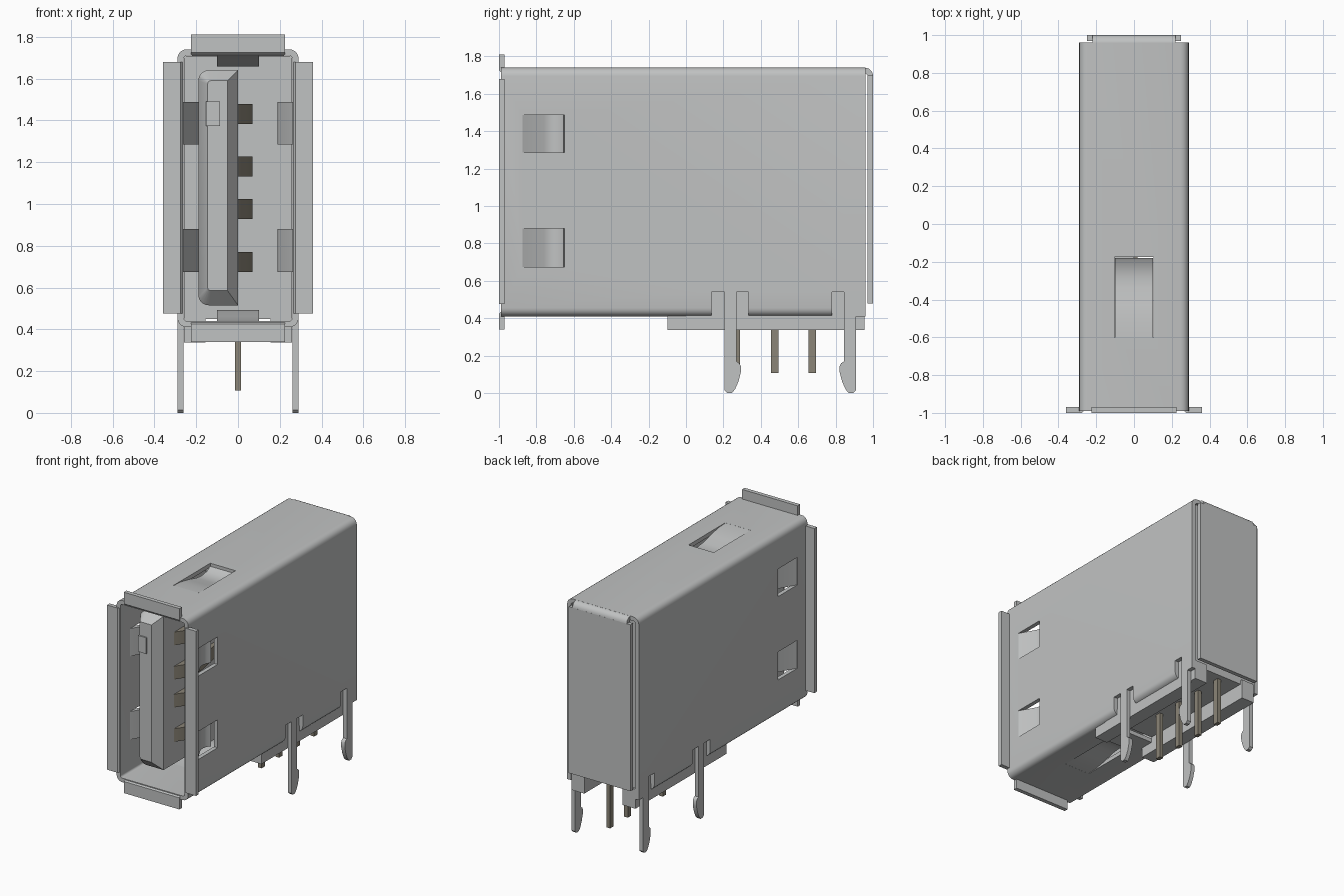
import bpy, bmesh, math
from mathutils import Vector

if "Cube" in bpy.data.objects:
    bpy.data.objects.remove(bpy.data.objects["Cube"], do_unlink=True)


def material(name, rgb):
    m = bpy.data.materials.new(name)
    m.use_nodes = True
    m.diffuse_color = (*rgb, 1)
    m.node_tree.nodes["Principled BSDF"].inputs["Base Color"].default_value = (*rgb, 1)
    return m


STEEL = material("light grey", (0.53, 0.54, 0.54))
BRASS = material("dull brass", (0.26, 0.235, 0.185))


def finish(name, bm, mat, smooth=True):
    bmesh.ops.recalc_face_normals(bm, faces=bm.faces)
    me = bpy.data.meshes.new(name)
    bm.to_mesh(me)
    bm.free()
    ob = bpy.data.objects.new(name, me)
    bpy.context.collection.objects.link(ob)
    me.materials.append(mat)
    if smooth:
        soften(ob)
    return ob


def soften(ob):
    bpy.ops.object.select_all(action='DESELECT')
    ob.select_set(True)
    bpy.context.view_layer.objects.active = ob
    bpy.ops.object.shade_smooth_by_angle(angle=math.radians(35))


def add_loft(bm, loops):
    """Skin a solid through loops with equal point counts."""
    rings = [[bm.verts.new(p) for p in loop] for loop in loops]
    n = len(rings[0])
    for a, b in zip(rings, rings[1:]):
        for i in range(n):
            j = (i + 1) % n
            bm.faces.new((a[i], a[j], b[j], b[i]))
    bm.faces.new(rings[0])
    bm.faces.new(rings[-1])


def place(axis, p, t):
    u, v = p
    return {'x': (t, u, v), 'y': (u, t, v), 'z': (u, v, t)}[axis]


def prism(name, pts, axis, lo, hi, mat=STEEL):
    bm = bmesh.new()
    add_loft(bm, [[place(axis, p, t) for p in pts] for t in (lo, hi)])
    return finish(name, bm, mat)


def add_box(bm, x0, x1, y0, y1, z0, z1):
    add_loft(bm, [[(x0, y0, z), (x1, y0, z), (x1, y1, z), (x0, y1, z)] for z in (z0, z1)])


def box(name, *b, mat=STEEL):
    bm = bmesh.new()
    add_box(bm, *b)
    return finish(name, bm, mat, False)


def rounded(x0, x1, z0, z1, r, n=5):
    pts = []
    for k, (cx, cz) in enumerate([(x1 - r, z1 - r), (x0 + r, z1 - r),
                                  (x0 + r, z0 + r), (x1 - r, z0 + r)]):
        for i in range(n + 1):
            a = math.pi / 2 * (k + i / n)
            pts.append((cx + r * math.cos(a), cz + r * math.sin(a)))
    return pts


SIDE_Z = [(0.675, 0.88), (1.285, 1.487)]

# Shell: rounded rectangular tube
bm = bmesh.new()
outer = rounded(-0.29, 0.29, 0.41, 1.74, 0.045)
inner = rounded(-0.26, 0.26, 0.44, 1.71, 0.015)
rings = [[bm.verts.new((x, y, z)) for x, z in prof]
         for prof, y in ((outer, -0.99), (outer, 0.96), (inner, 0.96), (inner, -0.99))]
for a, b in zip(rings, rings[1:] + rings[:1]):
    for i in range(len(a)):
        j = (i + 1) % len(a)
        bm.faces.new((a[i], a[j], b[j], b[i]))
shell = finish("shell", bm, STEEL, False)

# Cut spring windows, the open rear underside and the leg slots
bm = bmesh.new()
for z0, z1 in SIDE_Z:
    for x0, x1 in ((0.2, 0.35), (-0.35, -0.2)):
        add_box(bm, x0, x1, -0.875, -0.65, z0, z1)
add_box(bm, -0.102, 0.102, -0.6, -0.175, 1.65, 1.8)
add_box(bm, -0.102, 0.102, -0.6, -0.175, 0.35, 0.5)
for x0, x1 in ((0.2, 0.35), (-0.35, -0.2)):
    add_box(bm, x0, x1, 0.135, 0.335, 0.3, 0.54)
    add_box(bm, x0, x1, 0.78, 1.1, 0.3, 0.54)
windows = finish("window_cutter", bm, STEEL, False)
underside = box("underside_cutter", -0.262, 0.262, 0.0, 1.1, 0.3, 0.455)
for cutter in (windows, underside):
    cutter.hide_render = True
    mod = shell.modifiers.new("cut", 'BOOLEAN')
    mod.operation = 'DIFFERENCE'
    mod.solver = 'EXACT'
    mod.object = cutter
    bpy.context.view_layer.objects.active = shell
    bpy.ops.object.modifier_apply(modifier=mod.name)
    bpy.data.objects.remove(cutter, do_unlink=True)
soften(shell)

# Front flanges with a small bend into the shell
for s, side in ((1, "left"), (-1, "right")):
    prism(f"{side}_flange", [(s * x, y) for x, y in
          [(0.26, -0.96), (0.262, -0.985), (0.275, -1), (0.36, -1), (0.36, -0.97), (0.29, -0.97), (0.29, -0.96)]],
          'z', 0.475, 1.68)
for name, f in (("top", lambda z: z), ("bottom", lambda z: 2.15 - z)):
    prism(f"{name}_flange", [(y, f(z)) for y, z in
          [(-0.96, 1.71), (-0.985, 1.712), (-1, 1.725), (-1, 1.81), (-0.97, 1.81), (-0.97, 1.74), (-0.96, 1.74)]],
          'x', -0.225, 0.225)
    # Long centre springs
    prism(f"{name}_spring", [(y, f(z)) for y, z in
          [(-0.61, 1.74), (-0.52, 1.735), (-0.43, 1.718), (-0.34, 1.695), (-0.28, 1.688), (-0.22, 1.697),
           (-0.18, 1.72), (-0.18, 1.69), (-0.22, 1.667), (-0.28, 1.658), (-0.34, 1.665),
           (-0.43, 1.688), (-0.52, 1.705), (-0.61, 1.71)]],
          'x', -0.1, 0.1)

# Side springs, legs and base rails, on both sides
LEG = [(0.205, 0.54), (0.205, 0.015), (0.22, 0), (0.245, 0), (0.262, 0.02), (0.28, 0.06),
       (0.293, 0.11), (0.293, 0.145), (0.285, 0.16), (0.27, 0.17), (0.27, 0.54)]
for s, side in ((1, "left"), (-1, "right")):
    for k, (z0, z1) in enumerate(SIDE_Z):
        prism(f"{side}_spring_{k + 1}", [(s * x, y) for x, y in
              [(0.29, -0.88), (0.225, -0.76), (0.216, -0.735), (0.215, -0.71), (0.222, -0.68), (0.24, -0.655),
               (0.215, -0.65), (0.196, -0.68), (0.19, -0.71), (0.19, -0.74), (0.197, -0.765), (0.26, -0.88)]],
              'z', z0, z1)
    lo, hi = sorted((s * 0.26, s * 0.29))
    prism(f"{side}_front_leg", LEG, 'x', lo, hi)
    rear = [(1.115 - y, z) for y, z in LEG]
    prism(f"{side}_rear_leg", [(0.96, 0.54), (0.96, 0.41), (0.91, 0.41)] + rear[1:], 'x', lo, hi)
    lo, hi = sorted((s * 0.155, s * 0.259))
    box(f"{side}_base_rail", lo, hi, -0.1, 0.0, 0.337, 0.411)
    box(f"{side}_base_rail_rear", lo, hi, 0.0, 0.955, 0.337, 0.48)

# Rear cover: bent top strip and back plate
arc = [math.pi / 2 * i / 6 for i in range(7)]
prism("cover_bend", [(0.93, 1.74)] + [(0.955 + 0.045 * math.sin(a), 1.695 + 0.045 * math.cos(a)) for a in arc]
      + [(0.97, 1.695)] + [(0.955 + 0.015 * math.sin(a), 1.695 + 0.015 * math.cos(a)) for a in arc[-2::-1]]
      + [(0.93, 1.71)], 'x', -0.22, 0.22)
box("back_plate", -0.25, 0.25, 0.97, 1.0, 0.48, 1.698)

# Insulator body and tongue
box("insulator", -0.259, 0.259, 0.0, 0.94, 0.45, 1.709)


def tongue_loop(x0, x1, z0, z1, r, y):
    left = [p for p in rounded(x0, x1, z0, z1, r)][6:18]
    return [(x1, y, z1)] + [(x, y, z) for x, z in left] + [(x1, y, z0)]


bm = bmesh.new()
add_loft(bm, [tongue_loop(-0.145, -0.05, 0.585, 1.59, 0.015, -0.93),
              tongue_loop(-0.19, 0.0, 0.515, 1.64, 0.05, -0.86),
              tongue_loop(-0.19, 0.0, 0.515, 1.64, 0.05, 0.05)])
finish("tongue", bm, STEEL)
box("tongue_key", -0.153, -0.085, -0.94, -0.88, 1.372, 1.49)

# Contacts on the tongue and pins underneath
for k, (zc, yc) in enumerate(zip((0.723, 0.975, 1.18, 1.43), (0.27, 0.475, 0.675, 0.88))):
    prism(f"contact_{k + 1}", [(-0.01, -0.74), (0.0, -0.74), (0.04, -0.68), (0.062, -0.62), (0.07, -0.56),
          (0.064, -0.49), (0.045, -0.4), (0.02, -0.25), (0.015, 0.05), (-0.01, 0.05)],
          'z', zc - 0.048, zc + 0.048, BRASS)
    box(f"pin_{k + 1}", -0.015, 0.015, yc - 0.02, yc + 0.02, 0.107, 0.47, mat=BRASS)
